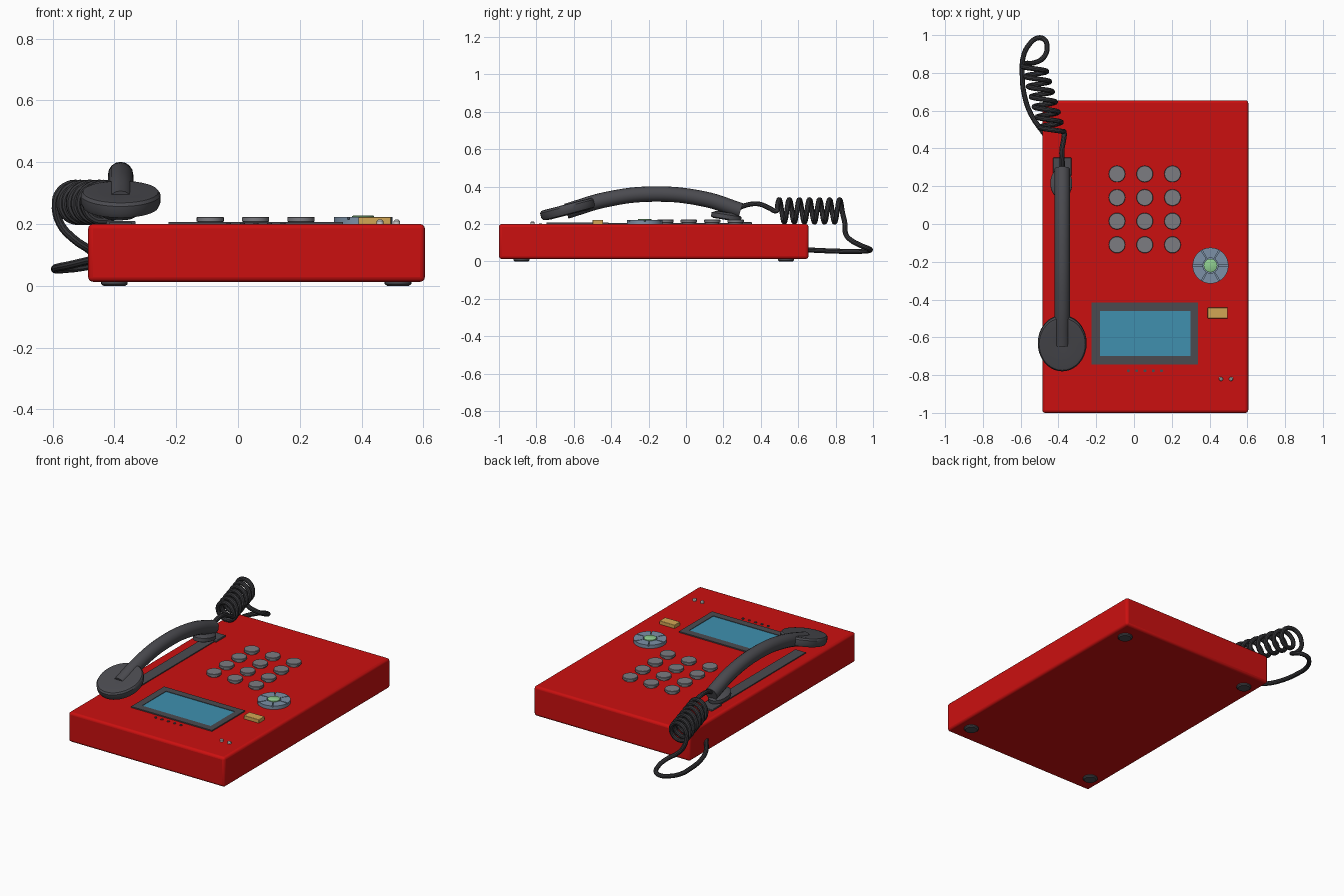
import bpy, bmesh, math
from mathutils import Matrix, Vector

if "Cube" in bpy.data.objects:
    bpy.data.objects.remove(bpy.data.objects["Cube"])


def mat(name, rgb):
    m = bpy.data.materials.new(name)
    m.diffuse_color = (*rgb, 1)
    m.use_nodes = True
    m.node_tree.nodes["Principled BSDF"].inputs["Base Color"].default_value = m.diffuse_color
    return m


RED = mat("red", (0.60, 0.005, 0.005))
DARK = mat("dark_grey", (0.07, 0.07, 0.08))
CORD = mat("cord_grey", (0.04, 0.04, 0.045))
KEY = mat("key_grey", (0.2, 0.2, 0.22))
BLUE = mat("screen_blue", (0.05, 0.28, 0.43))
STEEL = mat("dial_blue_grey", (0.2, 0.28, 0.38))
GREEN = mat("green", (0.28, 0.62, 0.28))
AMBER = mat("amber", (0.65, 0.38, 0.09))
PALE = mat("pale", (0.55, 0.55, 0.55))


def finish(ob, m, bevel=0, segs=2):
    ob.data.materials.append(m)
    bpy.context.view_layer.objects.active = ob
    ob.select_set(True)
    if bevel:
        b = ob.modifiers.new("bevel", 'BEVEL')
        b.width, b.segments = bevel, segs
    bpy.ops.object.shade_smooth_by_angle(angle=math.radians(35))
    ob.select_set(False)
    return ob


def from_bmesh(name, bm, m, bevel=0, segs=2):
    me = bpy.data.meshes.new(name)
    bm.to_mesh(me)
    bm.free()
    ob = bpy.data.objects.new(name, me)
    bpy.context.collection.objects.link(ob)
    return finish(ob, m, bevel, segs)


def box(name, x0, x1, y0, y1, z0, z1, m, bevel=0, segs=2):
    bm = bmesh.new()
    bmesh.ops.create_cube(bm, size=1)
    bmesh.ops.scale(bm, vec=(x1 - x0, y1 - y0, z1 - z0), verts=bm.verts)
    bmesh.ops.translate(bm, vec=((x0 + x1) / 2, (y0 + y1) / 2, (z0 + z1) / 2), verts=bm.verts)
    return from_bmesh(name, bm, m, bevel, segs)


def lathe(name, profile, loc, m, sides=32, tilt=0, stretch=1):
    """Revolve (radius, z) points, closing both ends with a cap."""
    bm = bmesh.new()
    rings = [[bm.verts.new((r * math.cos(2 * math.pi * i / sides),
                            r * math.sin(2 * math.pi * i / sides) * stretch, z))
              for i in range(sides)] for r, z in profile]
    for a, b in zip(rings, rings[1:]):
        for i in range(sides):
            j = (i + 1) % sides
            bm.faces.new((a[i], a[j], b[j], b[i]))
    bm.faces.new(rings[0][::-1])
    bm.faces.new(rings[-1])
    bm.transform(Matrix.Translation(loc) @ Matrix.Rotation(tilt, 4, 'X'))
    return from_bmesh(name, bm, m)


def tube(name, pts, radius, m, res=4, bevel_res=3):
    cu = bpy.data.curves.new(name, 'CURVE')
    cu.dimensions = '3D'
    cu.bevel_depth, cu.bevel_resolution, cu.resolution_u = radius, bevel_res, res
    cu.use_fill_caps = True
    sp = cu.splines.new('BEZIER')
    sp.bezier_points.add(len(pts) - 1)
    for bp, p in zip(sp.bezier_points, pts):
        bp.co = p
        bp.handle_left_type = bp.handle_right_type = 'AUTO'
    ob = bpy.data.objects.new(name, cu)
    bpy.context.collection.objects.link(ob)
    bpy.context.view_layer.objects.active = ob
    ob.select_set(True)
    bpy.ops.object.convert(target='MESH')
    ob = bpy.context.view_layer.objects.active
    return finish(ob, m)


# body and feet
box("body", -0.485, 0.605, -1, 0.655, 0.013, 0.2, RED, 0.015, 3)
for x in (-0.4, 0.518):
    for y in (-0.88, 0.535):
        lathe("foot", [(0.036, 0), (0.043, 0.006), (0.043, 0.016)], (x, y, 0), DARK, 24)

# keypad
for x in (-0.09, 0.057, 0.204):
    for y in (0.265, 0.14, 0.015, -0.11):
        lathe("key", [(0.037, 0.198), (0.037, 0.206), (0.044, 0.208), (0.044, 0.221), (0.042, 0.223)],
              (x, y, 0), KEY, 24)

# navigation dial: base, six ring segments, green centre
DIAL = (0.405, -0.22, 0)
lathe("dial_base", [(0.095, 0.198), (0.095, 0.214)], DIAL, STEEL, 36)
for k in range(6):
    bm = bmesh.new()
    arc = [math.radians(60 * k + 2 + 56 * i / 6) for i in range(7)]
    outline = [(0.095, a) for a in arc] + [(0.04, a) for a in reversed(arc)]
    f = bm.faces.new([bm.verts.new((DIAL[0] + r * math.cos(a), DIAL[1] + r * math.sin(a), 0.212))
                      for r, a in outline])
    top = bmesh.ops.extrude_face_region(bm, geom=[f])["geom"]
    bmesh.ops.translate(bm, vec=(0, 0, 0.01), verts=[v for v in top if isinstance(v, bmesh.types.BMVert)])
    bmesh.ops.recalc_face_normals(bm, faces=bm.faces)
    from_bmesh("dial_segment", bm, STEEL)
lathe("dial_centre", [(0.036, 0.2), (0.036, 0.225), (0.033, 0.227)], DIAL, GREEN, 24)

# amber button, screen, microphone holes, indicator lamps
box("amber_button", 0.39, 0.496, -0.5, -0.443, 0.198, 0.222, AMBER, 0.003)
box("screen", -0.19, 0.305, -0.71, -0.45, 0.198, 0.204, BLUE)
for x0, x1, y0, y1 in ((-0.225, -0.18, -0.745, -0.415), (0.3, 0.34, -0.745, -0.415),
                       (-0.18, 0.3, -0.745, -0.7), (-0.18, 0.3, -0.46, -0.415)):
    box("screen_frame", x0, x1, y0, y1, 0.198, 0.207, DARK)
for i in range(5):
    lathe("microphone_dot", [(0.008, 0.198), (0.008, 0.204)], (-0.03 + 0.044 * i, -0.777, 0), DARK, 12)
for x in (0.46, 0.514):
    lathe("indicator_lamp", [(0.011, 0.198), (0.011, 0.209), (0.006, 0.214)], (x, -0.82, 0), PALE, 16)

# cradle strip and hook plate on the body
X = -0.38
box("cradle_strip", X - 0.036, X + 0.036, -0.6, 0.26, 0.198, 0.206, DARK)
box("hook_plate", X - 0.048, X + 0.048, 0.255, 0.352, 0.198, 0.21, DARK, 0.003)

# handset: arched handle, large ear cup, small mouthpiece
tube("handset_handle", [(X, 0.292, 0.272), (X, 0.1, 0.333), (X, -0.18, 0.36),
                        (X, -0.43, 0.33), (X, -0.64, 0.268)], 0.041, DARK, 10, 6)
lathe("ear_cup", [(0.09, -0.03), (0.122, -0.024), (0.129, -0.008), (0.129, 0.016),
                  (0.122, 0.026), (0.11, 0.028), (0.02, 0.02)],
      (X, -0.63, 0.279), DARK, 40, math.radians(14.5), 1.17)
lathe("mouthpiece", [(0.048, -0.016), (0.058, -0.01), (0.058, 0.012), (0.04, 0.024)],
      (X - 0.005, 0.215, 0.238), DARK, 32, math.radians(-9), 1.4)

# coiled cord with loop back into the body
TURNS, STEPS = 6.5, 12
coil = []
n = int(TURNS * STEPS)
for i in range(n + 1):
    t = i / n
    a = 2 * math.pi * TURNS * t
    coil.append((-0.43 - 0.1 * t + 0.06 * math.cos(a), 0.485 + 0.35 * t, 0.27 + 0.06 * math.sin(a)))
lead = [(X, 0.28, 0.285), (X, 0.33, 0.303), (X - 0.002, 0.39, 0.307), (X + 0.008, 0.45, 0.283)]
tail = [(-0.575, 0.85, 0.2), (-0.53, 0.853, 0.15), (-0.48, 0.88, 0.115), (-0.46, 0.935, 0.085),
        (-0.475, 0.977, 0.068), (-0.51, 0.985, 0.06), (-0.555, 0.95, 0.055), (-0.585, 0.89, 0.053),
        (-0.592, 0.8, 0.055), (-0.58, 0.68, 0.06), (-0.545, 0.58, 0.067), (-0.47, 0.47, 0.085)]
tube("coiled_cord", lead + coil + tail, 0.0135, CORD, 4, 3)
